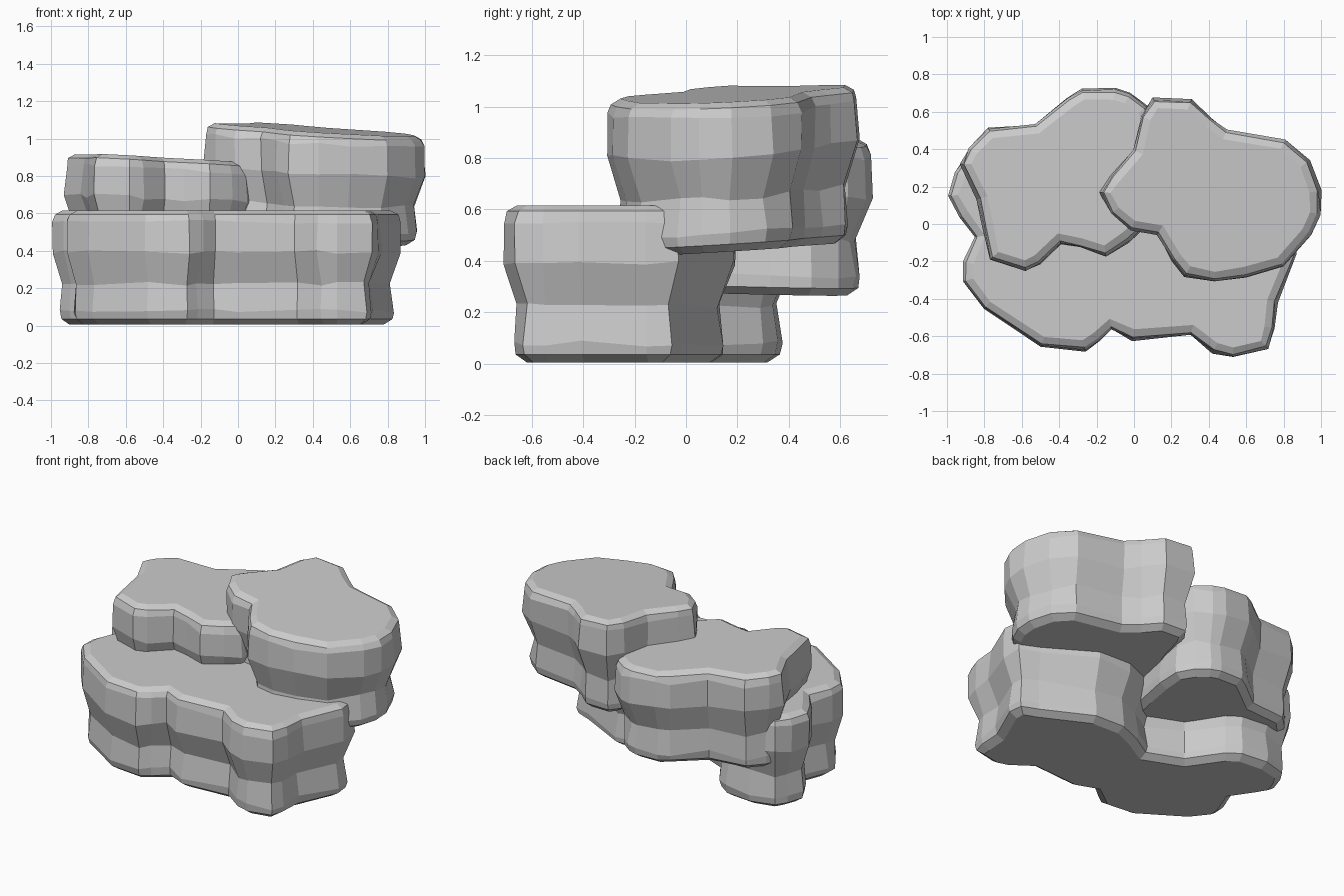
import bpy, bmesh, random
from mathutils import Vector

if "Cube" in bpy.data.objects:
    bpy.data.objects.remove(bpy.data.objects["Cube"])

random.seed(4)

# Shared side profile: (height fraction, inset from widest outline)
PROFILE = [(0, .10), (.05, .055), (.12, .045), (.36, .06), (.64, .0),
           (.90, .005), (.965, .02), (1, .06)]


def outward(pts, i):
    a, b, c = (Vector(pts[k % len(pts)]) for k in (i - 1, i, i + 1))
    d1, d2 = (b - a).normalized(), (c - b).normalized()
    n = Vector((d1.y + d2.y, -d1.x - d2.x))
    return n.normalized()


def rock(name, pts, bottom, top):
    """Counter-clockwise outline; bottom and top are planes (z, slope x, slope y)."""
    bm = bmesh.new()
    rings = []
    for k, (f, inset) in enumerate(PROFILE):
        ring = []
        for i, p in enumerate(pts):
            j = .012 if 1 < k < 6 else .004
            q = Vector(p) - outward(pts, i) * (inset + random.uniform(-.3, 1) * j)
            z0 = bottom[0] + bottom[1] * q.x + bottom[2] * q.y
            z1 = top[0] + top[1] * q.x + top[2] * q.y
            dz = random.uniform(-1, 1) * .012 if 1 < k < 6 else 0
            ring.append(bm.verts.new((q.x, q.y, z0 + (z1 - z0) * f + dz)))
        rings.append(ring)
    n = len(pts)
    for lo, hi in zip(rings, rings[1:]):
        for i in range(n):
            m = (i + 1) % n
            bm.faces.new((lo[i], lo[m], hi[m], hi[i]))
    caps = [bm.faces.new(rings[-1]), bm.faces.new(rings[0][::-1])]
    bmesh.ops.triangulate(bm, faces=caps)
    bmesh.ops.recalc_face_normals(bm, faces=bm.faces)
    me = bpy.data.meshes.new(name)
    bm.to_mesh(me)
    bm.free()
    bpy.context.collection.objects.link(bpy.data.objects.new(name, me))


# Wide base slab
rock("base_rock",
     [(-1.0, .15), (-.94, .03), (-.86, -.07), (-.92, -.20), (-.92, -.31), (-.81, -.46),
      (-.50, -.66), (-.26, -.68), (-.18, -.63), (-.12, -.57), (-.01, -.625), (.30, -.60),
      (.42, -.69), (.53, -.72), (.72, -.67), (.76, -.56), (.77, -.42), (.88, -.16),
      (.86, -.03), (.74, .03), (.42, .19), (.19, .20), (.02, .13), (-.10, .05), (-.28, .13),
      (-.42, .33), (-.52, .40), (-.72, .42), (-.90, .37), (-.96, .28)],
     (.005, 0, 0), (.615, 0, 0))

# Rear left rock
rock("left_rock",
     [(-.93, .32), (-.84, .13), (-.81, -.02), (-.77, -.19), (-.58, -.255), (-.50, -.22),
      (-.39, -.11), (-.29, -.135), (-.15, -.175), (-.03, -.10), (.05, -.03), (.09, .12),
      (.13, .32), (.14, .50), (.07, .63), (-.02, .70), (-.10, .725), (-.28, .725),
      (-.36, .68), (-.53, .54), (-.78, .515), (-.89, .41)],
     (.275, -.02, -.02), (.875, -.055, -.02))

# High right rock
rock("right_rock",
     [(-.185, .17), (-.13, .05), (-.02, -.04), (.12, -.06), (.20, -.20), (.27, -.28),
      (.43, -.315), (.60, -.29), (.80, -.23), (.95, -.06), (1.0, .05), (1.0, .18),
      (.94, .34), (.81, .455), (.50, .51), (.42, .57), (.31, .67), (.10, .675), (.03, .58),
      (-.01, .40), (-.13, .26)],
     (.435, -.01, .06), (1.068, -.06, .04))
